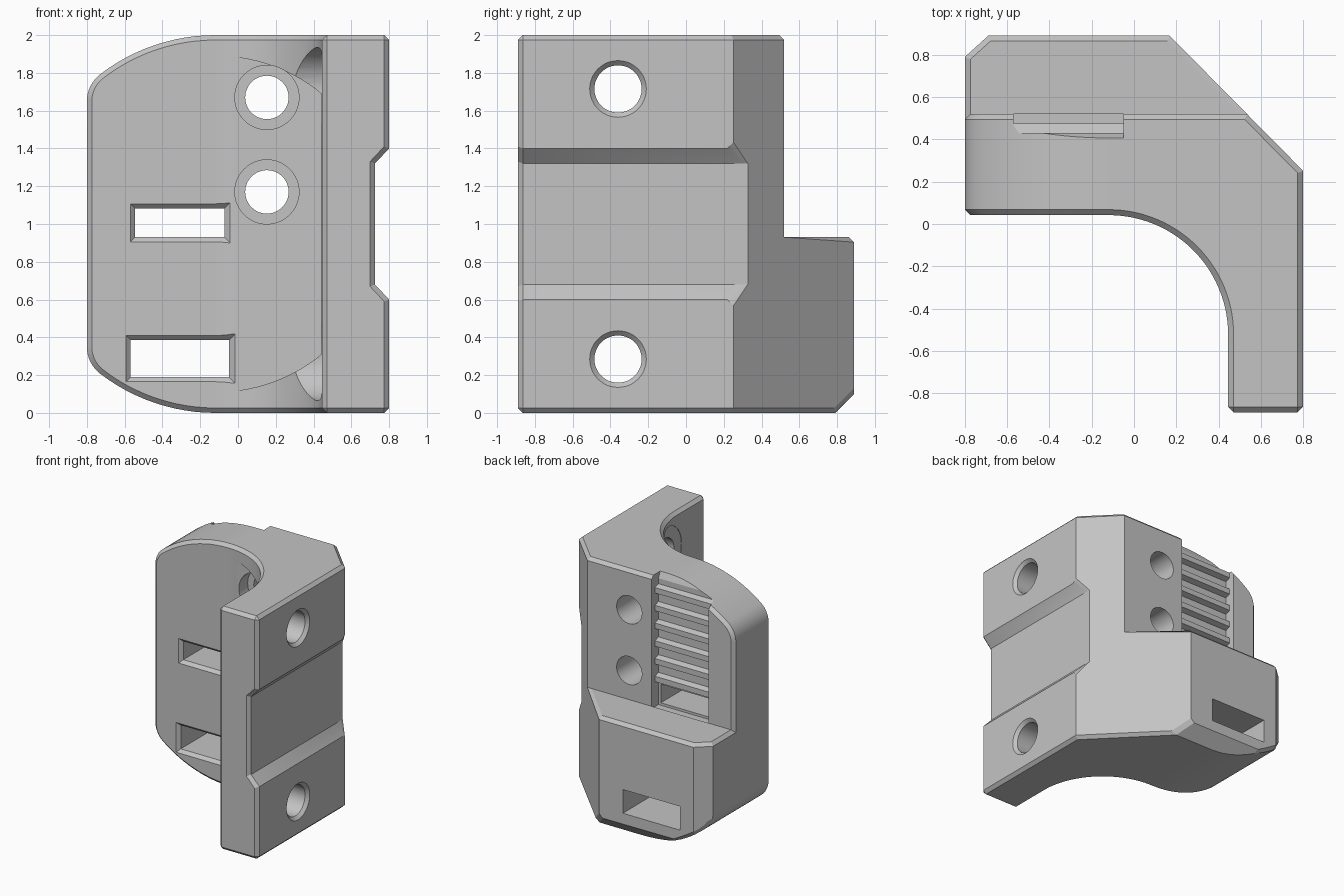
import bpy, bmesh
from math import sin, cos, pi, radians

cube = bpy.data.objects.get("Cube")
if cube:
    bpy.data.objects.remove(cube, do_unlink=True)

grey = bpy.data.materials.new("plain grey")
grey.use_nodes = True
COLOUR = (0.55, 0.55, 0.55, 1)
grey.diffuse_color = COLOUR
for node in grey.node_tree.nodes:
    if node.type == 'BSDF_PRINCIPLED':
        node.inputs["Base Color"].default_value = COLOUR

PLACE = {'x': lambda a, b, t: (t, a, b),
         'y': lambda a, b, t: (a, t, b),
         'z': lambda a, b, t: (a, b, t)}


def arc(cx, cy, r, start, end, n):
    steps = [radians(start + (end - start) * i / n) for i in range(n + 1)]
    return [(cx + r * cos(a), cy + r * sin(a)) for a in steps]


def loft(name, axis, sections):
    """Closed solid through (position, outline) sections along an axis."""
    bm = bmesh.new()
    rings = [[bm.verts.new(PLACE[axis](a, b, t)) for a, b in outline]
             for t, outline in sections]
    n = len(rings[0])
    for low, high in zip(rings, rings[1:]):
        for i in range(n):
            j = (i + 1) % n
            bm.faces.new((low[i], low[j], high[j], high[i]))
    bm.faces.new(rings[0])
    bm.faces.new(rings[-1])
    bmesh.ops.recalc_face_normals(bm, faces=bm.faces)
    mesh = bpy.data.meshes.new(name)
    bm.to_mesh(mesh)
    bm.free()
    mesh.materials.append(grey)
    obj = bpy.data.objects.new(name, mesh)
    bpy.context.collection.objects.link(obj)
    return obj


def prism(name, axis, outline, start, end):
    return loft(name, axis, [(start, outline), (end, outline)])


def combine(body, tool, operation='DIFFERENCE'):
    mod = body.modifiers.new("cut", 'BOOLEAN')
    mod.operation = operation
    mod.solver = 'EXACT'
    mod.object = tool
    bpy.context.view_layer.objects.active = body
    bpy.ops.object.modifier_apply(modifier=mod.name)
    bpy.data.objects.remove(tool, do_unlink=True)


def rect(x0, x1, z0, z1, grow=0):
    return [(x0 - grow, z0 - grow), (x1 + grow, z0 - grow),
            (x1 + grow, z1 + grow), (x0 - grow, z1 + grow)]


def circle(a, b, r):
    return arc(a, b, r, 0, 360, 48)[:-1]


# Body: plan, front and side profiles intersected
FRONT = 0.042
WALL = 0.445
R = WALL + 0.12
plan = [(-0.91, FRONT)] + arc(-0.12, FRONT - R, R, 90, 0, 28)
plan += [(WALL, -1), (0.9, -1), (0.9, 0.15), (0.06, 1), (-0.568, 1), (-0.91, 0.69)]
corner = arc(-0.12, 1, 1, 90, 127.6, 12) + arc(-0.62, 1.65, 0.18, 127.6, 180, 8)[1:]
right_edge = [(0.8, 0), (0.8, 0.6), (0.725, 0.68)]
front = corner + [(x, 2 - z) for x, z in reversed(corner)]
front += right_edge + [(x, 2 - z) for x, z in reversed(right_edge)]
side = [(-0.89, -0.1), (0.69, -0.1), (0.89, 0.1), (0.89, 0.93),
        (0.52, 0.93), (0.52, 2.1), (-0.89, 2.1)]

body = prism("bracket_body", 'z', plan, -0.5, 2.5)
combine(body, prism("front_profile", 'y', front, -1.5, 1.5), 'INTERSECT')
combine(body, prism("side_profile", 'x', side, -1.5, 1.5), 'INTERSECT')

# Small chamfer on the square outer edges
bm = bmesh.new()
bm.from_mesh(body.data)
bmesh.ops.remove_doubles(bm, verts=bm.verts, dist=0.0005)
bmesh.ops.dissolve_limit(bm, angle_limit=radians(0.5), verts=bm.verts, edges=bm.edges)
outer = [e for e in bm.edges if e.is_manifold
         and e.calc_face_angle_signed() > radians(50)]
bmesh.ops.bevel(bm, geom=outer, offset=0.026, offset_type='OFFSET', segments=1,
                profile=0.5, affect='EDGES', clamp_overlap=False)
bmesh.ops.recalc_face_normals(bm, faces=bm.faces)
bm.to_mesh(body.data)
bm.free()

# Round pocket squaring out the inner corner
pocket = [(min(x, WALL - 0.002), z) for x, z in arc(-0.12, 1, 0.89, -90, 90, 64)]
combine(body, prism("pocket", 'y', pocket, -1.2, 0.035))

# Toothed recess in the back, open at the top
teeth = [(0.52, 0.91), (0.43, 0.91)]
for i in range(6):
    z = 1.1 + 0.146 * i
    teeth += [(0.43, z), (0.475, z + 0.015), (0.475, z + 0.06), (0.43, z + 0.075)]
teeth += [(0.43, 1.95), (0.36, 2.1), (0.6, 2.1), (0.6, 0.95), (0.52, 0.95)]
combine(body, prism("recess", 'x', teeth, -0.57, -0.05))

# Rectangular slots, flared at the front
for x0, x1, z0, z1, end in ((-0.545, -0.072, 0.93, 1.082, 0.48),
                            (-0.568, -0.048, 0.19, 0.385, 1.2)):
    sections = [(FRONT - 0.05, rect(x0, x1, z0, z1, 0.075)),
                (FRONT + 0.025, rect(x0, x1, z0, z1)),
                (end, rect(x0, x1, z0, z1))]
    combine(body, loft("slot", 'y', sections))

# Counterbored holes through the back plate
for z in (1.17, 1.67):
    wide, narrow = circle(0.153, z, 0.17), circle(0.153, z, 0.115)
    combine(body, loft("plate_hole", 'y', [(-0.5, wide), (0.15, wide),
                                           (0.15, narrow), (0.7, narrow)]))

# Screw holes through the side wall, with inner head clearance
for z in (0.285, 1.715):
    def ring(r):
        return circle(-0.36, z, r)
    combine(body, loft("side_hole", 'x', [(0.1, ring(0.22)), (WALL + 0.004, ring(0.22)),
                                          (WALL + 0.004, ring(0.125)), (0.775, ring(0.125)),
                                          (0.85, ring(0.2))]))

bpy.ops.object.select_all(action='DESELECT')
body.select_set(True)
bpy.context.view_layer.objects.active = body
bpy.ops.object.shade_smooth_by_angle(angle=radians(20))
